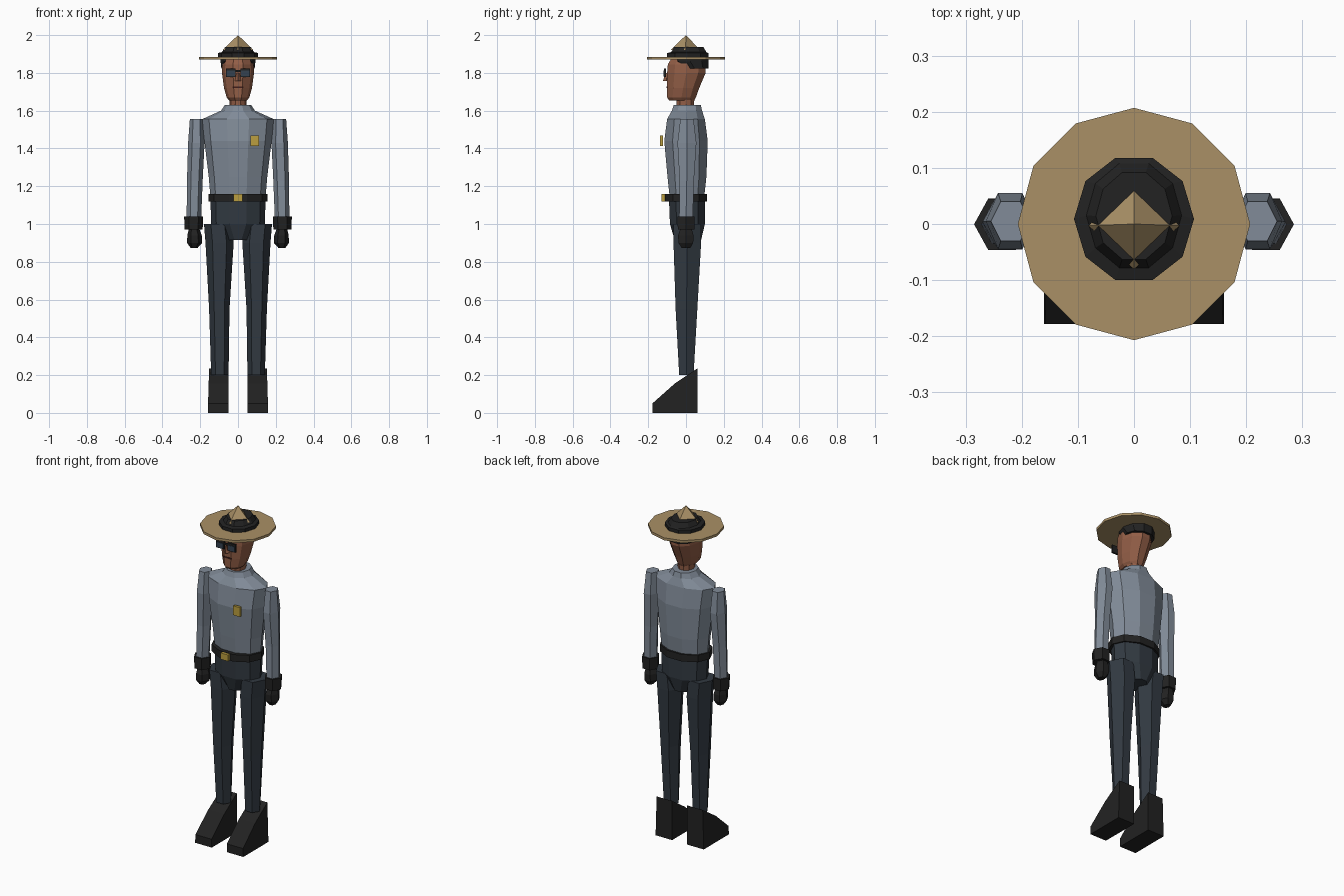
import bpy
import bmesh
from math import cos, sin, pi

if "Cube" in bpy.data.objects:
    bpy.data.objects.remove(bpy.data.objects["Cube"], do_unlink=True)


def material(name, r, g, b):
    m = bpy.data.materials.new(name)
    m.use_nodes = True
    m.diffuse_color = (r, g, b, 1)
    m.node_tree.nodes["Principled BSDF"].inputs["Base Color"].default_value = (r, g, b, 1)
    return m


SHIRT = material("grey shirt", .22, .26, .315)
TROUSERS = material("dark slate trousers", .032, .042, .054)
BLACK = material("black leather", .016, .016, .016)
TAN = material("tan felt", .40, .28, .133)
SKIN = material("brown skin", .29, .112, .062)
GOLD = material("gold metal", .50, .345, .05)
LENS = material("dark blue lens", .035, .055, .08)
LIPS = material("dark lips", .05, .012, .009)


def finish(name, bm, mat):
    bmesh.ops.recalc_face_normals(bm, faces=bm.faces)
    mesh = bpy.data.meshes.new(name)
    bm.to_mesh(mesh)
    bm.free()
    mesh.materials.append(mat)
    obj = bpy.data.objects.new(name, mesh)
    bpy.context.collection.objects.link(obj)
    return obj


def loft(name, mat, sides, rings, side=1):
    """Stack of polygons, each ring given as z, x from, x to, y from, y to."""
    bm = bmesh.new()
    top = max(sin(2 * pi * i / sides) for i in range(sides))
    loops = []
    for z, x0, x1, y0, y1 in rings:
        loop = []
        for i in range(sides):
            a = 2 * pi * i / sides
            x = (x0 + x1) / 2 + (x1 - x0) / 2 * cos(a)
            y = (y0 + y1) / 2 + (y1 - y0) / 2 * sin(a) / top
            loop.append(bm.verts.new((side * x, y, z)))
        loops.append(loop)
    for low, high in zip(loops, loops[1:]):
        for i in range(sides):
            j = (i + 1) % sides
            bm.faces.new((low[i], low[j], high[j], high[i]))
    bm.faces.new(loops[0])
    bm.faces.new(loops[-1])
    return finish(name, bm, mat)


def body(name, mat, sides, rings):
    """Loft centred on x = 0, each ring given as z, half width, y from, y to."""
    return loft(name, mat, sides, [(z, -w, w, y0, y1) for z, w, y0, y1 in rings])


def box(name, mat, x0, x1, y0, y1, z0, z1):
    bm = bmesh.new()
    bmesh.ops.create_cube(bm, size=1)
    for v in bm.verts:
        v.co = (x0 + (v.co.x + .5) * (x1 - x0),
                y0 + (v.co.y + .5) * (y1 - y0),
                z0 + (v.co.z + .5) * (z1 - z0))
    return finish(name, bm, mat)


def boot(name, side):
    """Wedge-shaped boot from a side profile, slightly narrower at the top."""
    profile = [(-.178, 0), (-.178, .05), (-.06, .155), (.06, .235), (.06, 0)]
    bm = bmesh.new()
    inner = [bm.verts.new((side * .05, y, z)) for y, z in profile]
    outer = [bm.verts.new((side * (.16 - z * .03), y, z)) for y, z in profile]
    bm.faces.new(inner)
    bm.faces.new(outer)
    for i in range(len(profile)):
        j = (i + 1) % len(profile)
        bm.faces.new((inner[i], inner[j], outer[j], outer[i]))
    return finish(name, bm, BLACK)


# Torso, belt and hips
body("shirt", SHIRT, 10, [
    (1.13, .145, -.085, .095), (1.25, .155, -.098, .108), (1.44, .178, -.115, .115),
    (1.555, .19, -.10, .10), (1.60, .09, -.075, .085), (1.63, .07, -.065, .078)])
body("belt", BLACK, 10, [(1.118, .156, -.112, .11), (1.16, .156, -.112, .11)])
body("hips", TROUSERS, 10, [
    (.915, .06, -.06, .08), (1.0, .142, -.085, .10), (1.13, .146, -.09, .10)])
box("belt_buckle", GOLD, -.025, .025, -.13, -.11, 1.12, 1.158)
box("chest_badge", GOLD, .065, .11, -.138, -.122, 1.412, 1.468)

# Limbs, mirrored left and right
for label, s in (("left", 1), ("right", -1)):
    loft(label + "_sleeve", SHIRT, 6, [
        (1.03, .195, .272, -.036, .036), (1.23, .187, .27, -.034, .042),
        (1.43, .177, .264, -.045, .055), (1.555, .185, .255, -.03, .04)], s)
    loft(label + "_cuff", BLACK, 6, [
        (.97, .187, .283, -.043, .044), (1.04, .185, .285, -.046, .045)], s)
    loft(label + "_glove", BLACK, 6, [
        (.872, .215, .25, -.022, .022), (.90, .19, .27, -.04, .038),
        (.94, .192, .268, -.042, .04), (.975, .205, .26, -.03, .03)], s)
    loft(label + "_leg", TROUSERS, 6, [
        (.20, .05, .142, -.036, .04), (.55, .045, .153, -.055, .06),
        (.90, .023, .172, -.066, .08), (1.0, .035, .18, -.066, .08)], s)
    boot(label + "_boot", s)

# Head, hair and face
body("neck", SKIN, 10, [(1.60, .045, -.05, .042), (1.69, .047, -.05, .045)])
body("head", SKIN, 10, [
    (1.655, .048, -.09, .045), (1.67, .06, -.10, .052), (1.72, .074, -.10, .07),
    (1.80, .085, -.10, .104), (1.845, .083, -.096, .104), (1.872, .078, -.08, .10)])
body("hair", BLACK, 10, [
    (1.822, .088, -.025, .118), (1.86, .092, -.075, .12), (1.875, .092, -.075, .12)])
body("nose", SKIN, 4, [(1.758, .016, -.122, -.085), (1.80, .007, -.108, -.09)])
box("mouth", LIPS, -.026, .026, -.103, -.095, 1.721, 1.729)

# Sunglasses
for label, s in (("left", 1), ("right", -1)):
    x0, x1 = sorted((s * .012, s * .064))
    box(label + "_lens_frame", BLACK, x0, x1, -.116, -.105, 1.777, 1.824)
    x0, x1 = sorted((s * .016, s * .060))
    box(label + "_lens", LENS, x0, x1, -.119, -.115, 1.781, 1.812)
box("glasses_bridge", BLACK, -.014, .014, -.116, -.108, 1.806, 1.816)

# Broad-brimmed hat
body("hat_brim", TAN, 12, [(1.87, .207, -.207, .207), (1.885, .207, -.207, .207)])
body("hat_band", BLACK, 10, [
    (1.88, .107, -.10, .118), (1.905, .107, -.10, .118),
    (1.91, .085, -.078, .108), (1.937, .068, -.063, .092)])
body("hat_peak", TAN, 4, [(1.92, .081, -.081, .075), (2.0, .0005, -.0005, .0005)])
